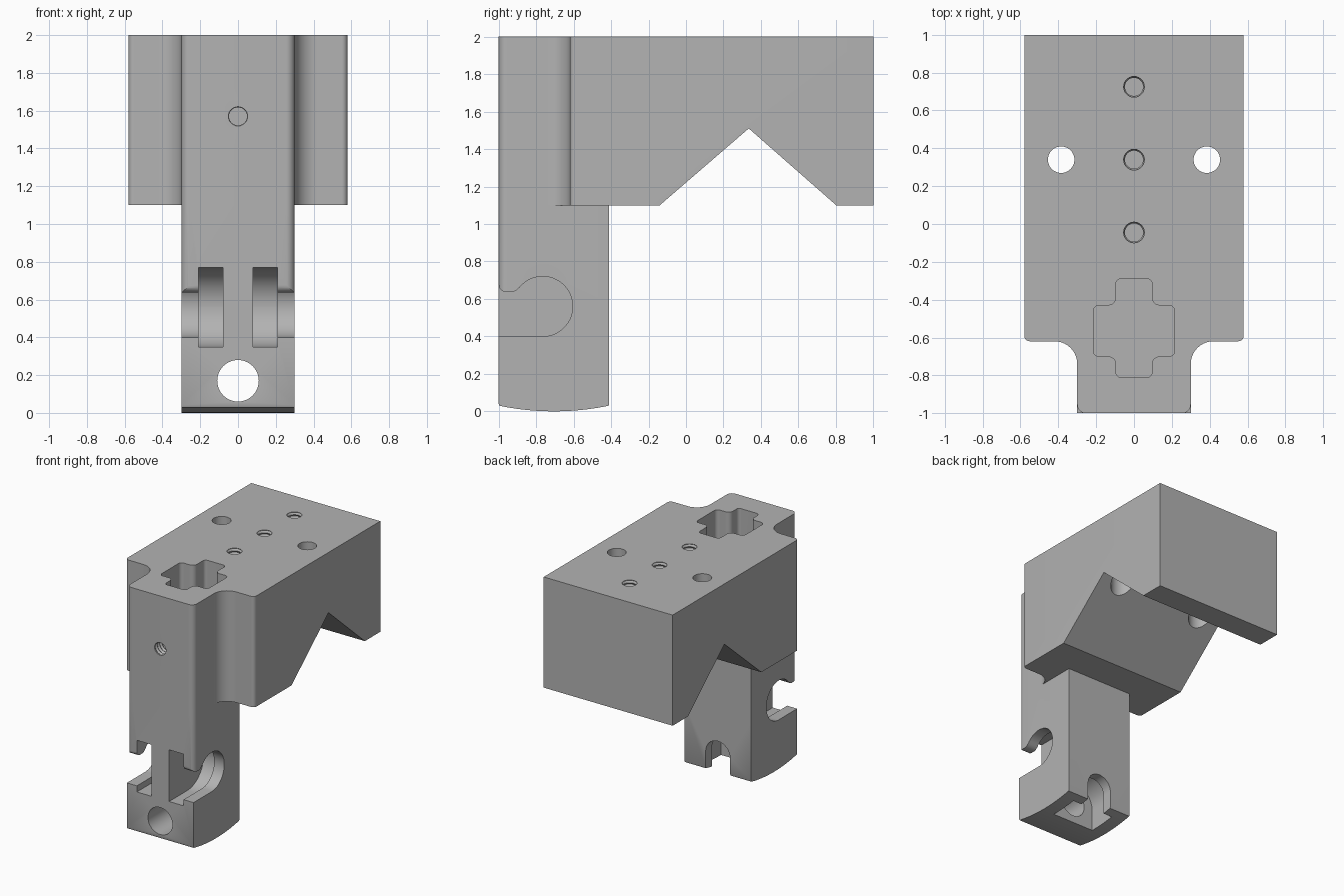
import bpy, bmesh, math
from mathutils import Vector

if "Cube" in bpy.data.objects:
    bpy.data.objects.remove(bpy.data.objects["Cube"])

metal = bpy.data.materials.new("plain grey")
metal.use_nodes = True
GREY = (0.45, 0.45, 0.45, 1)
metal.diffuse_color = GREY
metal.node_tree.nodes["Principled BSDF"].inputs["Base Color"].default_value = GREY


def arc(cx, cy, r, a0, a1, n=32):
    return [(cx + r * math.cos(math.radians(a0 + (a1 - a0) * i / n)),
             cy + r * math.sin(math.radians(a0 + (a1 - a0) * i / n))) for i in range(n + 1)]


def rounded(corners, n=10):
    """Polygon from (x, y, radius) corners, each replaced by a fillet."""
    out = []
    for i, (x, y, r) in enumerate(corners):
        p = Vector((x, y))
        if r == 0:
            out.append((x, y))
            continue
        q, s = corners[i - 1], corners[(i + 1) % len(corners)]
        u = (Vector(q[:2]) - p).normalized()
        v = (Vector(s[:2]) - p).normalized()
        centre = p + (u + v) * r          # right-angled corners
        for k in range(n + 1):
            t = math.pi / 2 * k / n
            out.append(tuple(centre - v * r * math.cos(t) - u * r * math.sin(t)))
    return out


def mirrored(half):
    """Complete a half outline across x = 0."""
    return half + [(-c[0],) + tuple(c[1:]) for c in reversed(half)]


def place(a, b, h, axis):
    return {"x": (h, a, b), "y": (a, h, b), "z": (a, b, h)}[axis]


def loft(name, rings, axis):
    """Solid through a list of (outline, height) rings along an axis."""
    bm = bmesh.new()
    loops = [[bm.verts.new(place(a, b, h, axis)) for a, b in pts] for pts, h in rings]
    n = len(loops[0])
    for lo, hi in zip(loops, loops[1:]):
        for i in range(n):
            bm.faces.new((lo[i], lo[(i + 1) % n], hi[(i + 1) % n], hi[i]))
    bm.faces.new(loops[0][::-1])
    bm.faces.new(loops[-1])
    bmesh.ops.recalc_face_normals(bm, faces=bm.faces)
    mesh = bpy.data.meshes.new(name)
    bm.to_mesh(mesh)
    bm.free()
    mesh.materials.append(metal)
    ob = bpy.data.objects.new(name, mesh)
    bpy.context.collection.objects.link(ob)
    return ob


def prism(name, pts, axis, lo, hi):
    return loft(name, [(pts, lo), (pts, hi)], axis)


def cylinder(name, a, b, r, axis, lo, hi):
    return prism(name, arc(a, b, r, 0, 360, 40)[:-1], axis, lo, hi)


def threaded(name, a, b, axis, lo, hi, pitch=0.03):
    """Screw hole with ridged walls."""
    count = round((hi - lo) / pitch * 2)
    rings = [(arc(a, b, 0.058 if k % 2 == 0 else 0.048, 0, 360, 28)[:-1],
              lo + (hi - lo) * k / count) for k in range(count + 1)]
    return loft(name, rings, axis)


def combine(target, tool, operation="DIFFERENCE"):
    mod = target.modifiers.new("cut", "BOOLEAN")
    mod.object, mod.operation, mod.solver = tool, operation, "EXACT"
    bpy.context.view_layer.objects.active = target
    bpy.ops.object.modifier_apply(modifier=mod.name)
    bpy.data.objects.remove(tool)


# Main block with the filleted neck
body = prism("bracket_body", rounded(mirrored([
    (0.3, -1, 0.045), (0.3, -0.62, 0.12), (0.58, -0.62, 0.03), (0.58, 1, 0)])), "z", 1.1, 2)

# Leg: rounded front edges above the jaw, square foot with a curved sole below
leg = prism("leg", rounded(mirrored([(0.3, -1, 0.045), (0.3, -0.41, 0)])), "z", 0.5, 1.4)
radius = 1.45
half = math.degrees(math.asin(0.29 / radius))
sole = arc(-0.705, radius, radius, -90 - half, -90 + half, 20)
foot = prism("foot", [(-1, 0.5), (-1, 0.04)] + sole + [(-0.41, 0.04), (-0.41, 0.5)], "x", -0.3, 0.3)
combine(leg, foot, "UNION")
combine(body, leg, "UNION")

# V notch under the block
combine(body, prism("v_notch", [(-0.256, 1), (0.335, 1.51), (0.916, 1)], "x", -1, 1))

# Cross-shaped pocket in the top
combine(body, prism("cross_pocket", rounded(mirrored([
    (0.095, -0.81, 0.025), (0.095, -0.7, 0.04), (0.215, -0.7, 0.03),
    (0.215, -0.43, 0.03), (0.095, -0.43, 0.04), (0.095, -0.29, 0.025)])), "z", 1.2, 2.1))

# Side grooves: wide inner channel and a narrower lipped mouth
inner = rounded([(-1.1, 0.35, 0), (-0.555, 0.35, 0.209), (-0.555, 0.77, 0.209), (-1.1, 0.77, 0)], 16)
mouth = arc(-0.765, 0.56, 0.16, -90, 142) + [(-0.91, 0.643), (-0.93, 0.637)]
mouth += arc(-0.96, 0.677, 0.04, 270, 180, 8) + [(-1.1, 0.677), (-1.1, 0.4)]
for side in (-1, 1):
    combine(body, prism("inner_groove", inner, "x", side * 0.08, side * 0.21))
    combine(body, prism("groove_mouth", mouth, "x", side * 0.15, side * 0.4))

# Foot: cross hole, arched rear slot and wider pocket behind it
combine(body, cylinder("foot_hole", 0, 0.17, 0.11, "y", -1.1, -0.6))
for w, y0, y1 in ((0.11, -0.7, -0.3), (0.19, -0.72, -0.49)):
    arch = arc(0, 0.17, w, 0, 180) + [(-w, -0.1), (w, -0.1)]
    combine(body, prism("rear_slot", arch, "y", y0, y1))

# Screw holes and counterbored through holes
for y in (-0.045, 0.34, 0.725):
    combine(body, threaded("top_screw_hole", 0, y, "z", 1.67, 2.01))
combine(body, threaded("front_screw_hole", 0, 1.57, "y", -1.01, -0.77))
for x in (-0.385, 0.385):
    combine(body, cylinder("through_hole", x, 0.34, 0.07, "z", 1.3, 2.1))
    combine(body, cylinder("counterbore", x, 0.34, 0.1, "z", 1.3, 1.72))

bpy.ops.object.select_all(action="DESELECT")
body.select_set(True)
bpy.context.view_layer.objects.active = body
bpy.ops.object.shade_smooth_by_angle(angle=math.radians(30))
